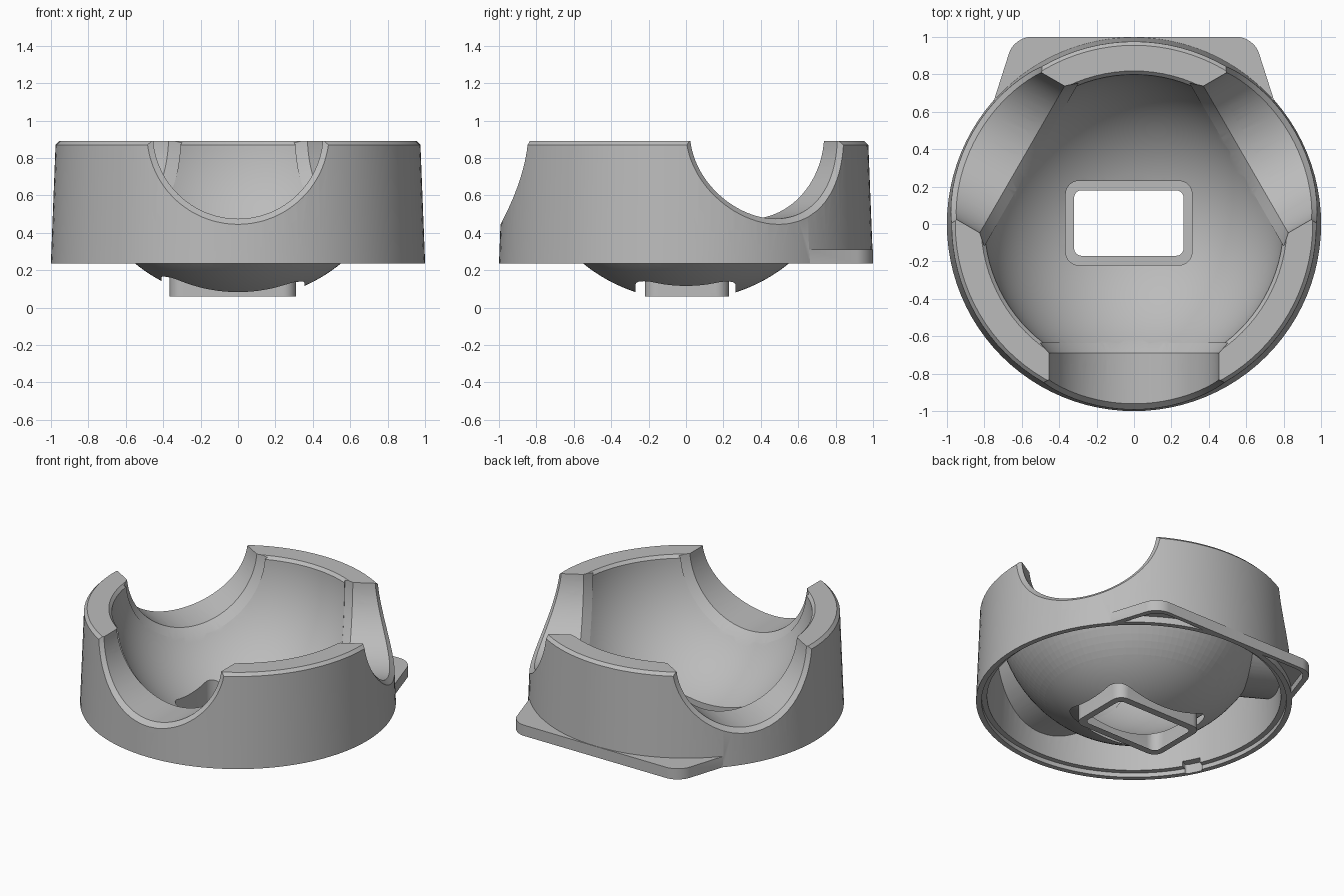
import bpy, bmesh, math
from mathutils import Matrix

cube = bpy.data.objects.get("Cube")
if cube:
    bpy.data.objects.remove(cube, do_unlink=True)

SEG = 96
CENTER_Z = 0.91            # centre height of the bowl spheres
BOWL_R, SHELL_R = 0.80, 0.87
NOTCH_R, NOTCH_Z, FLARE = 0.455, 0.93, 0.03
NOTCH_TURNS = [0, math.radians(120), math.radians(240)]

grey = bpy.data.materials.new("plain_grey")
grey.use_nodes = True
grey.diffuse_color = (0.5, 0.5, 0.5, 1)
grey.node_tree.nodes["Principled BSDF"].inputs["Base Color"].default_value = (0.5, 0.5, 0.5, 1)


def finish(name, bm):
    bmesh.ops.recalc_face_normals(bm, faces=bm.faces)
    mesh = bpy.data.meshes.new(name)
    bm.to_mesh(mesh)
    bm.free()
    mesh.materials.append(grey)
    obj = bpy.data.objects.new(name, mesh)
    bpy.context.collection.objects.link(obj)
    return obj


def loft(name, rings, turn=0):
    """Skin closed rings of points and cap both ends."""
    bm = bmesh.new()
    loops = [[bm.verts.new(p) for p in ring] for ring in rings]
    n = len(loops[0])
    for a, b in zip(loops, loops[1:]):
        for i in range(n):
            j = (i + 1) % n
            bm.faces.new((a[i], a[j], b[j], b[i]))
    bm.faces.new(loops[0])
    bm.faces.new(loops[-1])
    bmesh.ops.transform(bm, matrix=Matrix.Rotation(turn, 4, "Z"), verts=bm.verts)
    return finish(name, bm)


def lathe(name, profile):
    """Solid of revolution from (radius, height) points."""
    angles = [2 * math.pi * i / SEG for i in range(SEG)]
    return loft(name, [[(r * math.cos(a), r * math.sin(a), z) for a in angles]
                       for r, z in profile])


def sphere_arc(radius, top):
    end = math.acos((CENTER_Z - top) / radius)
    steps = [0.02 + (end - 0.02) * i / 28 for i in range(29)]
    return [(radius * math.sin(t), CENTER_Z - radius * math.cos(t)) for t in steps]


def prism(name, outline, low, high, corner):
    """Extruded outline with rounded upright corners."""
    bm = bmesh.new()
    face = bm.faces.new([bm.verts.new((x, y, low)) for x, y in outline])
    up = bmesh.ops.extrude_face_region(bm, geom=[face])["geom"]
    bmesh.ops.translate(bm, vec=(0, 0, high - low),
                        verts=[v for v in up if isinstance(v, bmesh.types.BMVert)])
    sides = [e for e in bm.edges if abs(e.verts[0].co.z - e.verts[1].co.z) > 1e-4]
    bmesh.ops.bevel(bm, geom=sides, offset=corner, segments=8, profile=0.5, affect="EDGES")
    return finish(name, bm)


def rect(x0, x1, y0, y1):
    return [(x0, y0), (x1, y0), (x1, y1), (x0, y1)]


def combine(target, tool, operation):
    mod = target.modifiers.new("combine", "BOOLEAN")
    mod.operation, mod.solver, mod.object = operation, "EXACT", tool
    bpy.ops.object.select_all(action="DESELECT")
    bpy.context.view_layer.objects.active = target
    target.select_set(True)
    bpy.ops.object.modifier_apply(modifier=mod.name)
    bpy.data.objects.remove(tool, do_unlink=True)


def notch_ring(radius, place):
    ring = []
    for i in range(SEG):
        a = 2 * math.pi * i / SEG
        x, z = radius * math.cos(a), NOTCH_Z + radius * math.sin(a)
        ring.append((x, place(x, z), z))
    return ring


def wall_y(x, z):
    """Outer wall of the ring on the front side."""
    return -math.sqrt((1 - 0.04 * (z - 0.235)) ** 2 - x * x)


def notch_cutter(turn):
    wide = NOTCH_R + 0.1
    return loft("notch_cutter", [
        notch_ring(wide, lambda x, z: -1.3),
        notch_ring(wide, lambda x, z: wall_y(x, z) + FLARE - 0.1),
        notch_ring(NOTCH_R, lambda x, z: wall_y(x, z) + FLARE),
        notch_ring(NOTCH_R, lambda x, z: -0.69),
        notch_ring(NOTCH_R + 0.05, lambda x, z: -0.635)], turn)


# Outer ring with a chamfered top edge
body = lathe("holder_body", [(0.01, 0.235), (1, 0.235), (0.975, 0.87), (0.955, 0.89), (0.01, 0.89)])

# Back flange
flange = [(-0.8, 0.5), (0.8, 0.5), (0.64, 1.0), (-0.64, 1.0)]
combine(body, prism("back_flange", flange, 0.235, 0.31, 0.09), "UNION")

# Hollow underside, leaving the bowl shell and the notch shells standing
cavity = lathe("cavity_cutter", [(0.01, 0.2), (0.965, 0.2), (0.965, 0.265), (0.93, 0.265),
                                 (0.915, 0.82), (0.01, 0.82)])
shell = sphere_arc(SHELL_R, 0.85)
combine(cavity, lathe("bowl_keep", shell), "DIFFERENCE")
for turn in NOTCH_TURNS:
    keep = loft("notch_keep", [notch_ring(NOTCH_R + 0.06, lambda x, z, y=y: y)
                               for y in (-1.2, -0.5)], turn)
    combine(cavity, keep, "DIFFERENCE")
combine(body, cavity, "DIFFERENCE")

# Shallow pockets under the flange corners
inset = [(-0.77, 0.5), (0.77, 0.5), (0.61, 0.97), (-0.61, 0.97)]
pocket = prism("flange_cutter", inset, 0.2, 0.28, 0.08)
combine(pocket, lathe("ring_keep", [(0.01, 0.1), (1, 0.1), (1, 0.4), (0.01, 0.4)]), "DIFFERENCE")
combine(body, pocket, "DIFFERENCE")

# Small key slot in the lower rim
key = prism("key_cutter", rect(0.88, 0.98, -0.06, 0.06), 0.2, 0.3, 0.02)
key.data.transform(Matrix.Rotation(math.radians(207), 4, "Z"))
combine(body, key, "DIFFERENCE")

# Bowl underside and the block below it
combine(body, lathe("bowl_shell", shell), "UNION")
combine(body, prism("base_block", rect(-0.41, 0.355, -0.27, 0.265), 0, 0.22, 0.1), "UNION")

# Bowl interior with chamfered mouth
combine(body, lathe("bowl_cutter", sphere_arc(BOWL_R, 0.87) + [(0.82, 0.892), (0.82, 1.1)]),
        "DIFFERENCE")

# Stepped recess in the floor of the bowl
combine(body, prism("recess_cutter", rect(-0.365, 0.31, -0.22, 0.23), 0.06, 0.4, 0.07), "DIFFERENCE")
combine(body, prism("step_cutter", rect(-0.32, 0.265, -0.17, 0.18), 0.04, 0.4, 0.04), "DIFFERENCE")

# Three round notches through the wall
for turn in NOTCH_TURNS:
    combine(body, notch_cutter(turn), "DIFFERENCE")

bpy.ops.object.select_all(action="DESELECT")
body.select_set(True)
bpy.context.view_layer.objects.active = body
bpy.ops.object.shade_smooth_by_angle(angle=math.radians(25))
